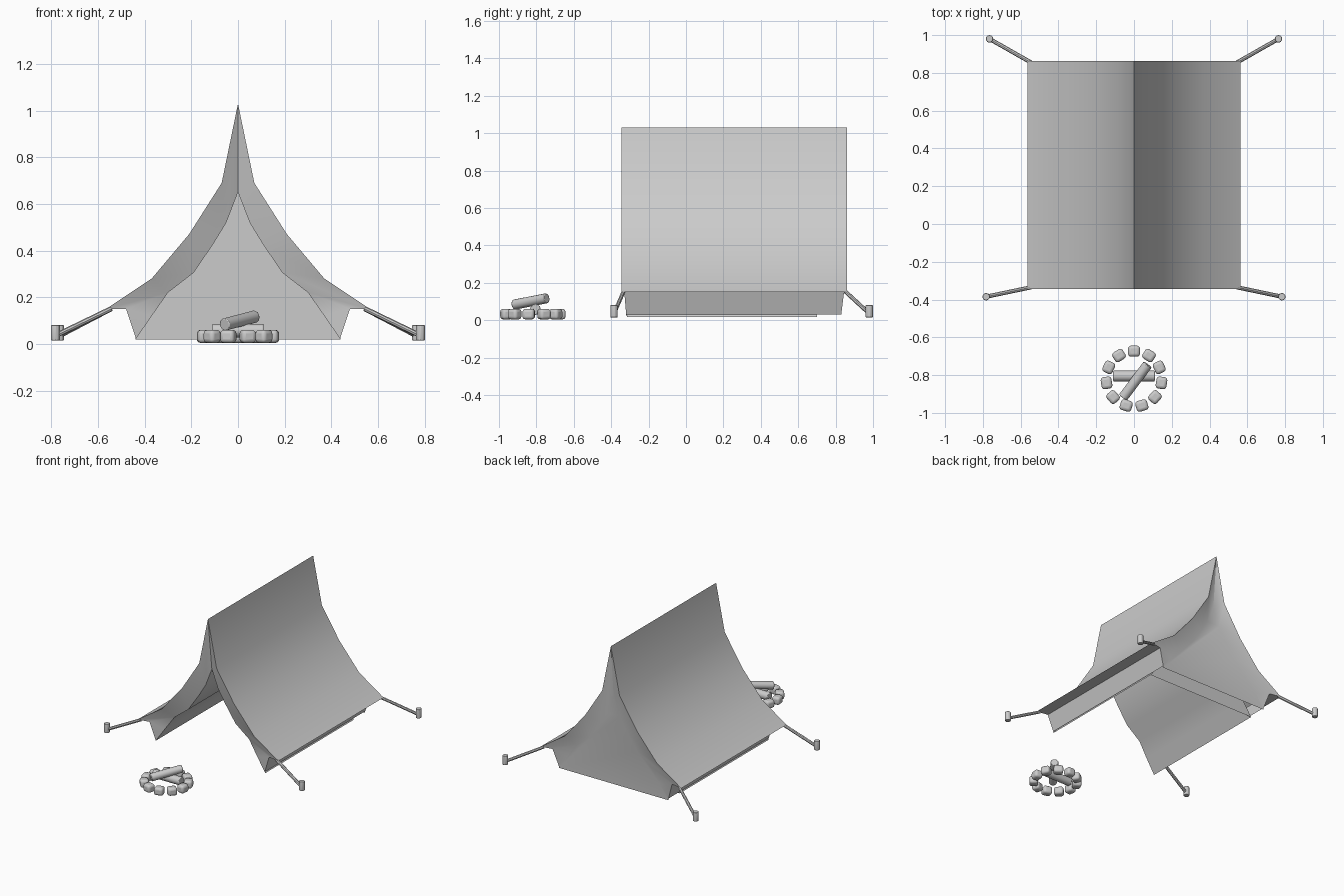
import bpy, bmesh, math
from mathutils import Vector

if "Cube" in bpy.data.objects:
    bpy.data.objects.remove(bpy.data.objects["Cube"])


def smooth(ob, angle=32):
    bpy.ops.object.select_all(action='DESELECT')
    ob.select_set(True)
    bpy.context.view_layer.objects.active = ob
    bpy.ops.object.shade_smooth_by_angle(angle=math.radians(angle))


def rod(name, a, b, r, sides=12, bevel=0.0):
    a, b = Vector(a), Vector(b)
    bpy.ops.mesh.primitive_cylinder_add(vertices=sides, radius=r, depth=(b - a).length,
                                        location=(a + b) / 2)
    ob = bpy.context.object
    ob.name = name
    ob.rotation_euler = (b - a).to_track_quat('Z', 'Y').to_euler()
    if bevel:
        m = ob.modifiers.new('bevel', 'BEVEL')
        m.width, m.segments = bevel, 2
    smooth(ob)
    return ob


# Tent: half profiles from the ridge down, mirrored into rings and lofted
outer = [(0, 1.03), (.07, .69), (.21, .47), (.37, .28), (.565, .15), (.48, .15), (.44, .03)]
inner = [(0, .65), (.05, .52), (.105, .43), (.19, .305), (.30, .22), (.37, .12), (.44, .018)]


def ring(bm, prof, ys):
    full = [(-x, z, y) for (x, z), y in zip(prof, ys)][:0:-1]
    full += [(x, z, y) for (x, z), y in zip(prof, ys)]
    return [bm.verts.new((x, y, z)) for x, z, y in full]


bm = bmesh.new()
rings = [ring(bm, inner, [.70] * 7),                      # inside back
         ring(bm, inner, [-.30] * 5 + [-.31, -.315]),     # door opening
         ring(bm, outer, [-.345] * 5 + [-.33, -.32]),     # front edge of the fly
         ring(bm, outer, [.862] * 5 + [.845, .83]),       # back edge of the fly
         ring(bm, inner, [.83] * 7)]                      # back panel
for p, q in zip(rings, rings[1:]):
    for i in range(len(p) - 1):
        bm.faces.new((p[i], p[i + 1], q[i + 1], q[i]))
bm.faces.new(rings[0])
bm.faces.new(rings[-1])
bmesh.ops.recalc_face_normals(bm, faces=bm.faces)
me = bpy.data.meshes.new('tent')
bm.to_mesh(me)
bm.free()
tent = bpy.data.objects.new('tent', me)
bpy.context.collection.objects.link(tent)
smooth(tent)

# Pegs and guy ropes at the four corners
for s in (-1, 1):
    for label, px, py, ey in (('front', .783, -.385, -.335), ('back', .765, .98, .855)):
        rod(label + '_peg', (s * px, py, .015), (s * px, py, .08), .02, 10, .003)
        rod(label + '_rope', (s * px, py, .035), (s * .545, ey, .15), .011, 8)

# Ring of fire stones
for i in range(11):
    a = math.radians(90) + math.tau * i / 11
    bpy.ops.mesh.primitive_cube_add(size=1, location=(.147 * math.cos(a), -.82 + .147 * math.sin(a), .032),
                                    rotation=(0, 0, a))
    st = bpy.context.object
    st.name = 'fire_stone'
    st.scale = (.058, .064, .056)
    bpy.ops.object.transform_apply(location=False, rotation=False, scale=True)
    m = st.modifiers.new('bevel', 'BEVEL')
    m.width, m.segments = .016, 3
    smooth(st, 60)

# Two crossed logs
rod('lower_log', (-.11, -.805, .057), (.11, -.805, .057), .029, 14, .004)
rod('upper_log', (-.058, -.918, .083), (.072, -.745, .117), .027, 14, .004)
